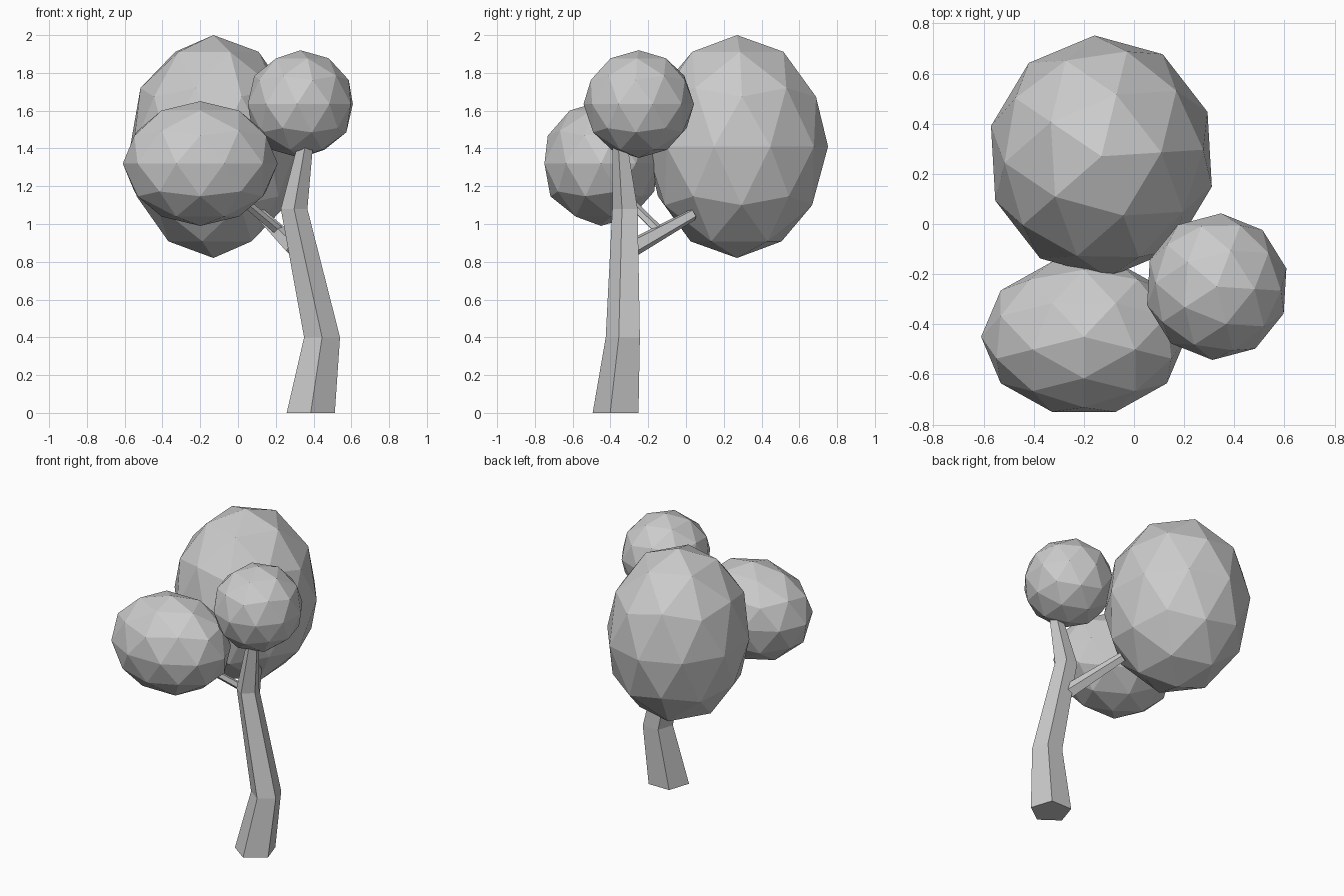
import bpy, bmesh, math
from mathutils import Vector, Matrix

cube = bpy.data.objects.get("Cube")
if cube:
    bpy.data.objects.remove(cube)

# One plain grey for the whole tree
grey = bpy.data.materials.new("plain_grey")
grey.use_nodes = True
colour = (0.6, 0.6, 0.6, 1)
grey.diffuse_color = colour
grey.node_tree.nodes["Principled BSDF"].inputs["Base Color"].default_value = colour


def finish(bm, name):
    bmesh.ops.recalc_face_normals(bm, faces=bm.faces)
    mesh = bpy.data.meshes.new(name)
    bm.to_mesh(mesh)
    bm.free()
    mesh.materials.append(grey)
    obj = bpy.data.objects.new(name, mesh)
    bpy.context.collection.objects.link(obj)
    return obj


def foliage(name, centre, radii, turn):
    """Faceted ball, stretched along the axes after its turn."""
    bm = bmesh.new()
    bmesh.ops.create_icosphere(bm, subdivisions=2, radius=1)
    bm.transform(Matrix.Translation(centre) @ Matrix.Diagonal((*radii, 1))
                 @ Matrix.Rotation(math.radians(turn), 4, "Z"))
    return finish(bm, name)


def limb(name, stations, upright=False):
    """Five-sided tapered tube through (centre, radius) stations."""
    bm = bmesh.new()
    axis = Vector(stations[-1][0]) - Vector(stations[0][0])
    turn = Matrix.Identity(3) if upright else axis.to_track_quat("Z", "Y").to_matrix()
    rings = []
    for centre, radius in stations:
        ring = []
        for i in range(5):
            a = math.tau * i / 5 - math.pi / 2
            corner = turn @ Vector((math.cos(a), math.sin(a), 0)) * radius
            ring.append(bm.verts.new(Vector(centre) + corner))
        rings.append(ring)
    for low, high in zip(rings, rings[1:]):
        for i in range(5):
            j = (i + 1) % 5
            bm.faces.new((low[i], low[j], high[j], high[i]))
    bm.faces.new(rings[0][::-1])
    bm.faces.new(rings[-1])
    return finish(bm, name)


# Bent trunk and its two branches
limb("trunk", [((0.385, -0.36, 0), 0.134), ((0.445, -0.325, 0.4), 0.1),
               ((0.297, -0.316, 1.08), 0.074), ((0.36, -0.347, 1.44), 0.041)], True)
limb("back_branch", [((0.3, -0.29, 0.87), 0.05), ((0.12, 0.035, 1.05), 0.032)])
limb("front_branch", [((0.22, -0.14, 0.96), 0.027), ((0.03, -0.3, 1.12), 0.024)])

# Three foliage balls
foliage("back_foliage", (-0.13, 0.27, 1.41), (0.455, 0.483, 0.59), 3.5)
foliage("front_foliage", (-0.2, -0.45, 1.32), (0.41, 0.315, 0.33), -90)
foliage("small_foliage", (0.33, -0.25, 1.635), (0.287, 0.293, 0.285), -3.5)
